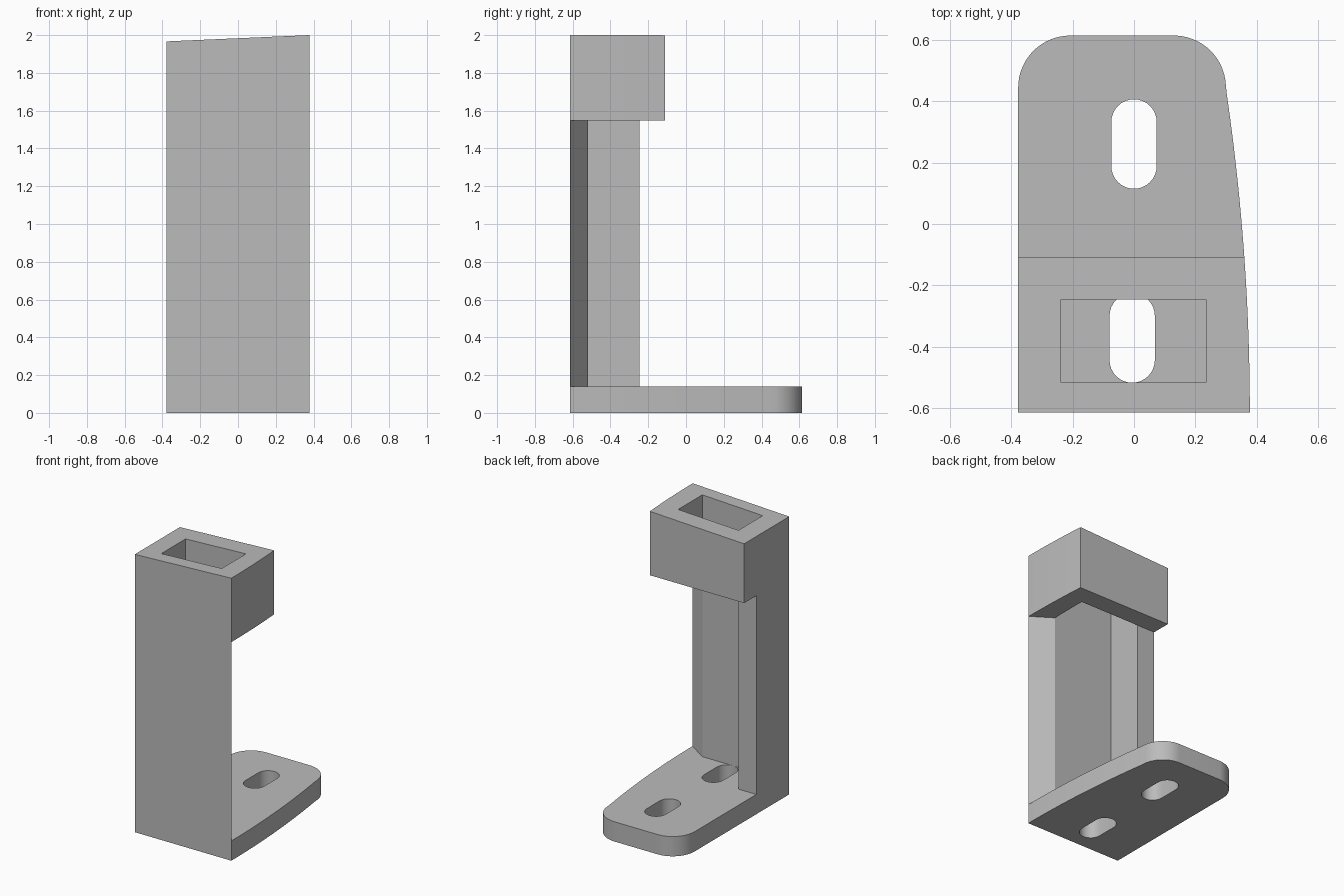
import bpy
import bmesh
from math import sin, cos, pi, radians

if "Cube" in bpy.data.objects:
    bpy.data.objects.remove(bpy.data.objects["Cube"], do_unlink=True)

W, D = 0.378, 0.615          # half width and half depth
BASE, HEAD, TOP = 0.14, 1.547, 2.0
POCKET_L, POCKET_R, POCKET_F, POCKET_B = -0.238, 0.235, -0.518, -0.247

grey = bpy.data.materials.new("plain grey")
grey.use_nodes = True
grey.diffuse_color = (0.5, 0.5, 0.5, 1)
grey.node_tree.nodes["Principled BSDF"].inputs["Base Color"].default_value = (0.5, 0.5, 0.5, 1)


def arc(cx, cy, r, a0, a1, steps=16):
    angles = [radians(a0 + (a1 - a0) * i / steps) for i in range(steps + 1)]
    return [(cx + r * cos(a), cy + r * sin(a)) for a in angles]


def prism(name, outline, z0, z1, slope=0.0):
    """Extrude a plan outline; slope drops the top towards the right side."""
    bm = bmesh.new()
    low = bm.faces.new([bm.verts.new((x, y, z0)) for x, y in outline])
    moved = bmesh.ops.extrude_face_region(bm, geom=[low])["geom"]
    for v in moved:
        if isinstance(v, bmesh.types.BMVert):
            v.co.z = z1 - slope * (W - v.co.x)
    bmesh.ops.recalc_face_normals(bm, faces=bm.faces)
    mesh = bpy.data.meshes.new(name)
    bm.to_mesh(mesh)
    bm.free()
    mesh.materials.append(grey)
    obj = bpy.data.objects.new(name, mesh)
    bpy.context.collection.objects.link(obj)
    return obj


def rect(x0, y0, x1, y1):
    return [(x0, y0), (x1, y0), (x1, y1), (x0, y1)]


def slot(cx, cy, r=0.074, half=0.072):
    return arc(cx, cy + half, r, 0, 180) + arc(cx, cy - half, r, 180, 360)


def cut(target, cutter):
    cutter.hide_render = True
    mod = target.modifiers.new(cutter.name, 'BOOLEAN')
    mod.operation = 'DIFFERENCE'
    mod.solver = 'EXACT'
    mod.object = cutter
    bpy.context.view_layer.objects.active = target
    bpy.ops.object.modifier_apply(modifier=mod.name)
    bpy.data.objects.remove(cutter, do_unlink=True)


# Full-height block with one bowed side and rounded back corners
bow = []
for i in range(24):
    y = -D + 1.085 * i / 24
    bow.append((W - 0.0697 * (y + D) ** 2, y))
outline = ([(-W, -D)] + bow + arc(0.13, D - 0.17, 0.17, 8.6, 90)
           + arc(-W + 0.17, D - 0.17, 0.17, 90, 180))
bracket = prism("post_bracket", outline, 0, TOP, slope=0.044)

# Open space behind the head and above the base plate
cut(bracket, prism("rear_space", rect(-1, -0.11, 1, 1), BASE, 3))

# Column recess: side wall, thin front web and tapered edge
recess = [(POCKET_L, POCKET_B), (POCKET_L, POCKET_F), (POCKET_R, POCKET_F),
          (W, -0.612), (0.5, -0.612), (0.5, 0), (-0.5, 0), (-0.5, POCKET_B)]
cut(bracket, prism("column_recess", recess, BASE, HEAD))

# Rectangular socket through the head
cut(bracket, prism("head_socket", rect(POCKET_L, POCKET_F, POCKET_R, POCKET_B), 1.5, 2.5))

# Two mounting slots through the base plate
cut(bracket, prism("rear_slot", slot(0, 0.261), -0.1, 0.3))
cut(bracket, prism("front_slot", slot(-0.006, -0.372), -0.1, 0.3))

# Smooth the curved sides, keep the corners sharp
bpy.ops.object.select_all(action='DESELECT')
bracket.select_set(True)
bpy.context.view_layer.objects.active = bracket
bpy.ops.object.shade_smooth_by_angle(angle=radians(30))
